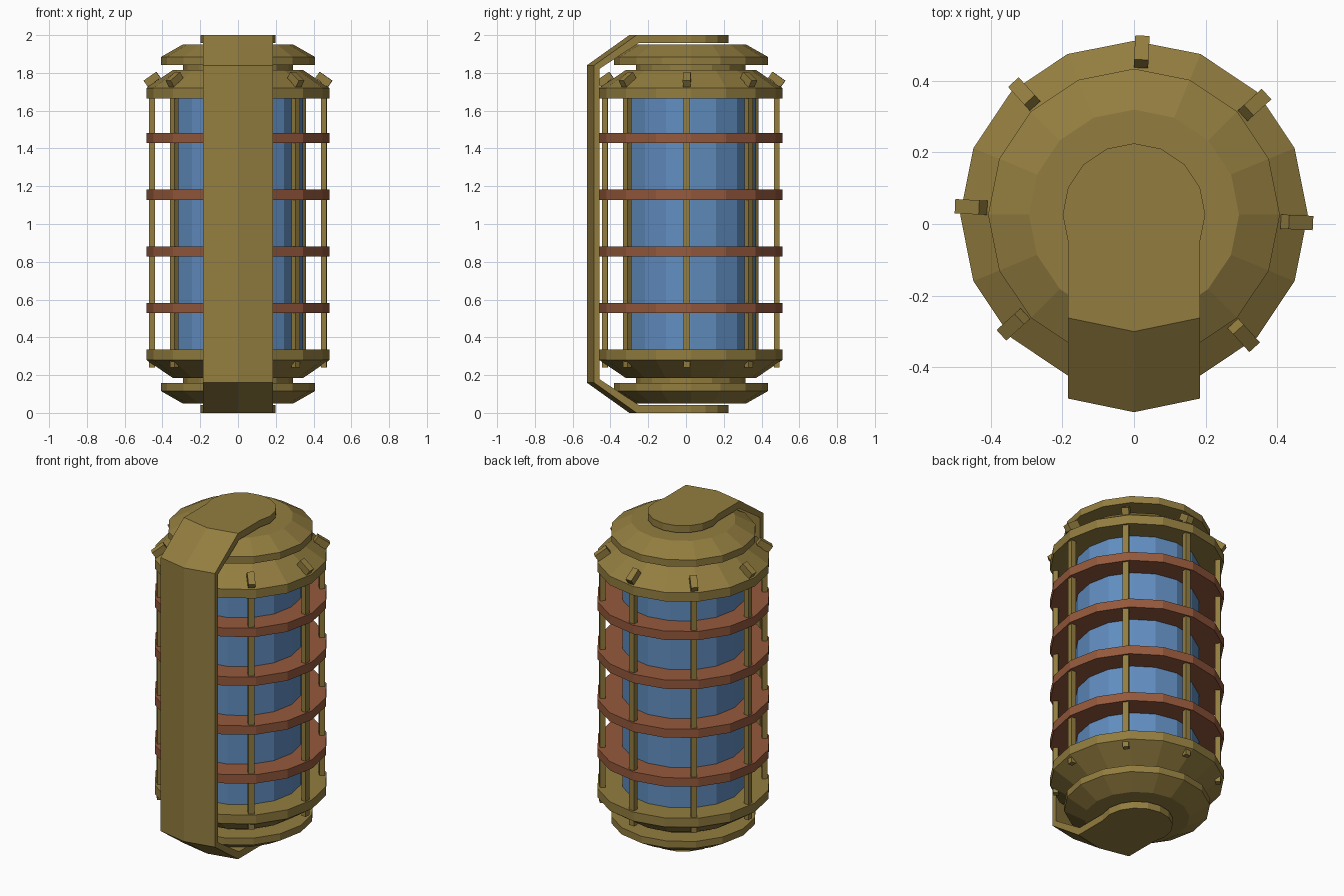
import bpy, bmesh, math
from mathutils import Matrix, Vector

if "Cube" in bpy.data.objects:
    bpy.data.objects.remove(bpy.data.objects["Cube"])

CY = 0.026      # axis of the round body in y
N = 16


def material(name, rgb):
    m = bpy.data.materials.new(name)
    m.diffuse_color = (*rgb, 1)
    m.use_nodes = True
    m.node_tree.nodes["Principled BSDF"].inputs["Base Color"].default_value = m.diffuse_color
    return m


BRASS = material("brass", (0.29, 0.205, 0.05))
BLUE = material("blue_glass", (0.12, 0.27, 0.53))
COPPER = material("copper", (0.30, 0.10, 0.045))


def finish(bm, name, mat):
    bmesh.ops.recalc_face_normals(bm, faces=bm.faces)
    me = bpy.data.meshes.new(name)
    bm.to_mesh(me)
    bm.free()
    ob = bpy.data.objects.new(name, me)
    bpy.context.collection.objects.link(ob)
    me.materials.append(mat)
    return ob


def lathe(name, profile, mat, closed=False):
    """Spin (radius, z) points into a 16-sided solid; closed makes a hollow ring."""
    bm = bmesh.new()
    loops = []
    for r, z in profile:
        loops.append([bm.verts.new((r * math.cos(2 * math.pi * i / N),
                                    CY + r * math.sin(2 * math.pi * i / N), z)) for i in range(N)])
    pairs = list(zip(loops, loops[1:]))
    if closed:
        pairs.append((loops[-1], loops[0]))
    else:
        bm.faces.new(loops[0])
        bm.faces.new(loops[-1])
    for a, b in pairs:
        for i in range(N):
            j = (i + 1) % N
            bm.faces.new((a[i], a[j], b[j], b[i]))
    return finish(bm, name, mat)


def box(name, size, matrix, mat):
    bm = bmesh.new()
    bmesh.ops.create_cube(bm, size=1)
    bmesh.ops.transform(bm, matrix=matrix @ Matrix.Diagonal((*size, 1)), verts=bm.verts)
    return finish(bm, name, mat)


def both_ends(name, profile):
    lathe("upper_" + name, profile, BRASS)
    lathe("lower_" + name, [(r, 2 - z) for r, z in profile], BRASS)


# glass tank
lathe("tank", [(0.345, 0.32), (0.345, 1.68)], BLUE)

# flanges, necks and domed caps at both ends
both_ends("flange", [(0.485, 1.665), (0.485, 1.72), (0.345, 1.815)])
both_ends("neck", [(0.29, 1.81), (0.29, 1.85)])
both_ends("cap", [(0.407, 1.843), (0.407, 1.885), (0.293, 1.95)])

# copper hoops
for k in range(4):
    z = 0.555 + 0.3 * k
    lathe(f"hoop_{k + 1}", [(0.34, z - 0.027), (0.485, z - 0.027),
                            (0.485, z + 0.027), (0.34, z + 0.027)], COPPER, closed=True)

# cage rods with angled clips on the upper flange
for k in range(8):
    turn = Matrix.Translation((0, CY, 0)) @ Matrix.Rotation(math.radians(45 * k - 2.7), 4, 'Z')
    box(f"rod_{k + 1}", (0.03, 0.034, 1.52),
        turn @ Matrix.Translation((0.455, 0, 1.0)), BRASS)
    box(f"clip_{k + 1}", (0.082, 0.04, 0.04),
        turn @ Matrix.Translation((0.455, 0, 1.766)) @ Matrix.Rotation(math.radians(35), 4, 'Y'), BRASS)

# end plates: round disc joined to a tongue that reaches the strap
W, BEND = 0.184, 0.038
outline = [(0.199 * math.cos(math.radians(22.5 * i)), CY + 0.199 * math.sin(math.radians(22.5 * i)))
           for i in range(-1, 10)]
outline += [(-W, -0.30 + BEND), (0, -0.30), (W, -0.30 + BEND)]
for name, z in (("upper_plate", 1.957), ("lower_plate", 0.0)):
    bm = bmesh.new()
    face = bm.faces.new([bm.verts.new((x, y, z)) for x, y in outline])
    out = bmesh.ops.extrude_face_region(bm, geom=[face])
    bmesh.ops.translate(bm, vec=Vector((0, 0, 0.043)),
                        verts=[v for v in out["geom"] if isinstance(v, bmesh.types.BMVert)])
    finish(bm, name, BRASS)

# folded front strap with a shallow ridge down the middle
outer = [(-0.30, 2.0), (-0.525, 1.84), (-0.525, 0.16), (-0.30, 0.0)]
inner = [(-0.29, 0.043), (-0.495, 0.178), (-0.495, 1.822), (-0.29, 1.957)]
bm = bmesh.new()
cols = [[bm.verts.new((x, y + BEND * abs(x) / W, z)) for y, z in outer + inner] for x in (-W, 0, W)]
for a, b in zip(cols, cols[1:]):
    for i in range(8):
        j = (i + 1) % 8
        bm.faces.new((a[i], a[j], b[j], b[i]))
for c in (cols[0], cols[-1]):
    for i in range(3):
        bm.faces.new((c[i], c[i + 1], c[6 - i], c[7 - i]))
finish(bm, "front_strap", BRASS)
